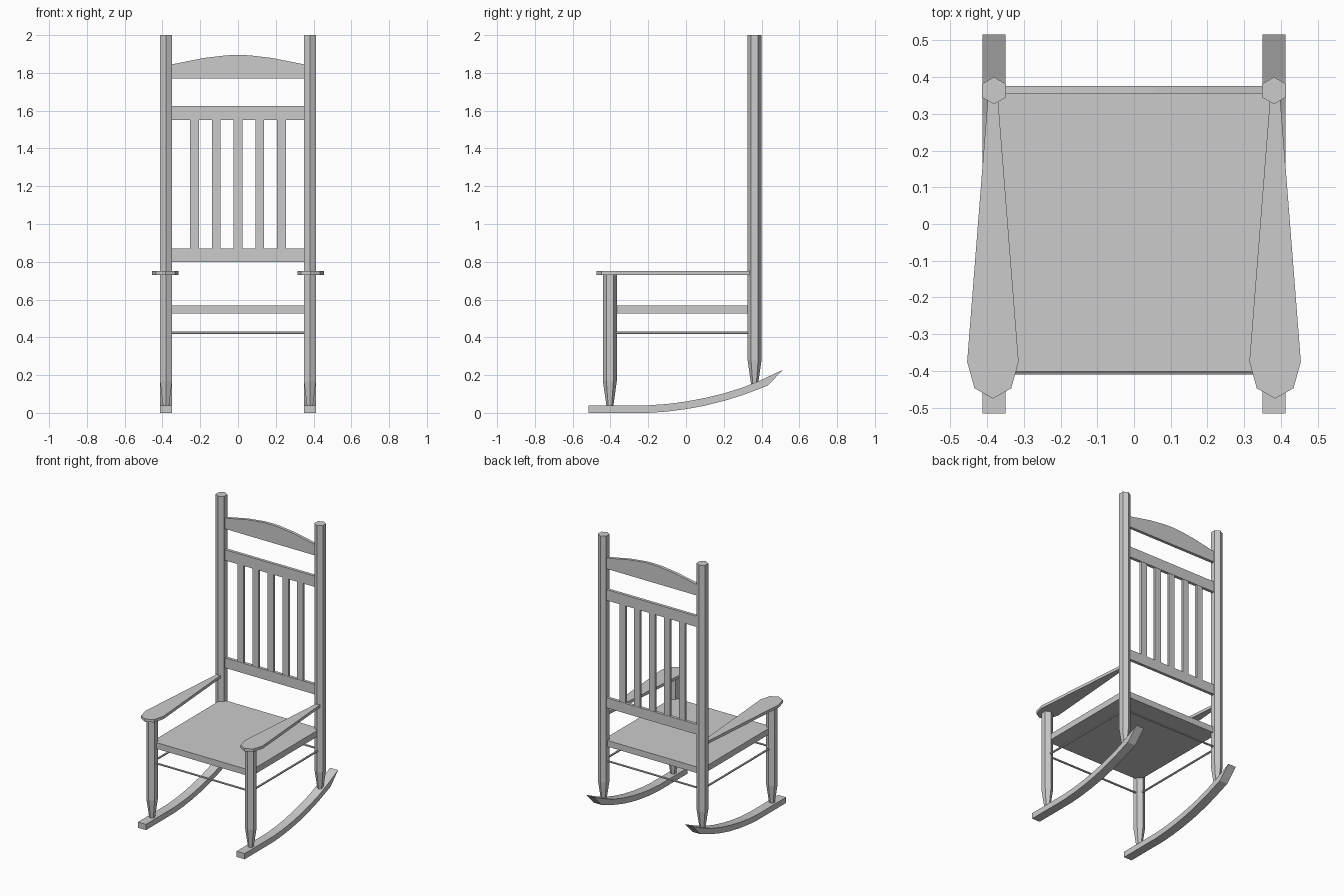
import bpy, bmesh
from math import sin, cos, pi
from mathutils import Vector

if "Cube" in bpy.data.objects:
    bpy.data.objects.remove(bpy.data.objects["Cube"])


def finish(name, bm):
    bmesh.ops.recalc_face_normals(bm, faces=bm.faces)
    me = bpy.data.meshes.new(name)
    bm.to_mesh(me)
    bm.free()
    ob = bpy.data.objects.new(name, me)
    bpy.context.collection.objects.link(ob)
    return ob


def box(name, x0, x1, y0, y1, z0, z1):
    return prism(name, [(x0, y0, z0), (x1, y0, z0), (x1, y1, z0), (x0, y1, z0)], (0, 0, z1 - z0))


def prism(name, pts, offset):
    bm = bmesh.new()
    face = bm.faces.new([bm.verts.new(p) for p in pts])
    ext = bmesh.ops.extrude_face_region(bm, geom=[face], use_keep_orig=True)
    verts = [g for g in ext["geom"] if isinstance(g, bmesh.types.BMVert)]
    bmesh.ops.translate(bm, verts=verts, vec=offset)
    return finish(name, bm)


def post(name, x, y, rings):
    # six-sided column through (z, radius) rings
    bm = bmesh.new()
    loops = [[bm.verts.new((x + r * sin(i * pi / 3), y + r * cos(i * pi / 3), z))
              for i in range(6)] for z, r in rings]
    for a, b in zip(loops, loops[1:]):
        for i in range(6):
            bm.faces.new((a[i], a[(i + 1) % 6], b[(i + 1) % 6], b[i]))
    bm.faces.new(loops[0])
    bm.faces.new(loops[-1])
    return finish(name, bm)


def rod(name, a, b, r):
    a, b = Vector(a), Vector(b)
    bm = bmesh.new()
    bmesh.ops.create_cone(bm, cap_ends=True, segments=6, radius1=r, radius2=r, depth=(b - a).length)
    ob = finish(name, bm)
    ob.location = (a + b) / 2
    ob.rotation_euler = (b - a).to_track_quat('Z', 'Y').to_euler()
    return ob


PX, FY, BY, R = 0.381, -0.403, 0.363, 0.037

# rocker side profile
rocker = [(-0.515, 0), (-0.2, 0), (-0.1, 0.007), (0, 0.02), (0.1, 0.038), (0.2, 0.063),
          (0.3, 0.094), (0.43, 0.143), (0.515, 0.229), (0.4, 0.175), (0.3, 0.134),
          (0.2, 0.103), (0.1, 0.079), (0, 0.06), (-0.1, 0.047), (-0.2, 0.04), (-0.515, 0.04)]
# armrest outline, relative to its own centre line
arm = [(0, -0.475), (0.05, -0.447), (0.07, -0.375), (0.014, 0.34),
       (-0.014, 0.34), (-0.07, -0.375), (-0.05, -0.447)]

# parts repeated left and right
for side, s in (("left", -1), ("right", 1)):
    post(f"back_post_{side}", s * PX, BY, [(0.148, 0.018), (0.28, R), (2.0, R)])
    post(f"front_leg_{side}", s * PX, FY, [(0.035, 0.018), (0.17, R), (0.735, R)])
    prism(f"rocker_{side}", [(s * PX - 0.031, y, z) for y, z in rocker], (0.062, 0, 0))
    prism(f"armrest_{side}", [(s * 0.384 + x, y, 0.73) for x, y in arm], (0, 0, 0.02))
    rod(f"side_stretcher_{side}", (s * PX, FY, 0.424), (s * PX, BY, 0.424), 0.007)

# front and back stretchers
for name, y in (("front_stretcher", FY), ("back_stretcher", BY)):
    rod(name, (-PX, y, 0.424), (PX, y, 0.424), 0.007)

# seat slab
box("seat", -PX, PX, -0.402, 0.365, 0.525, 0.568)

# backrest rails, slats and arched crest
box("lower_back_rail", -0.36, 0.36, 0.355, 0.376, 0.80, 0.87)
box("upper_back_rail", -0.36, 0.36, 0.355, 0.376, 1.55, 1.625)
for i in range(5):
    x = (i - 2) * 0.115
    box(f"back_slat_{i + 1}", x - 0.023, x + 0.023, 0.357, 0.374, 0.86, 1.56)
crest = [(-0.36, 1.77), (0.36, 1.77), (0.36, 1.843), (0.18, 1.879), (0.06, 1.893), (0, 1.895),
         (-0.06, 1.893), (-0.18, 1.879), (-0.36, 1.843)]
prism("crest_rail", [(x, 0.355, z) for x, z in crest], (0, 0.021, 0))
